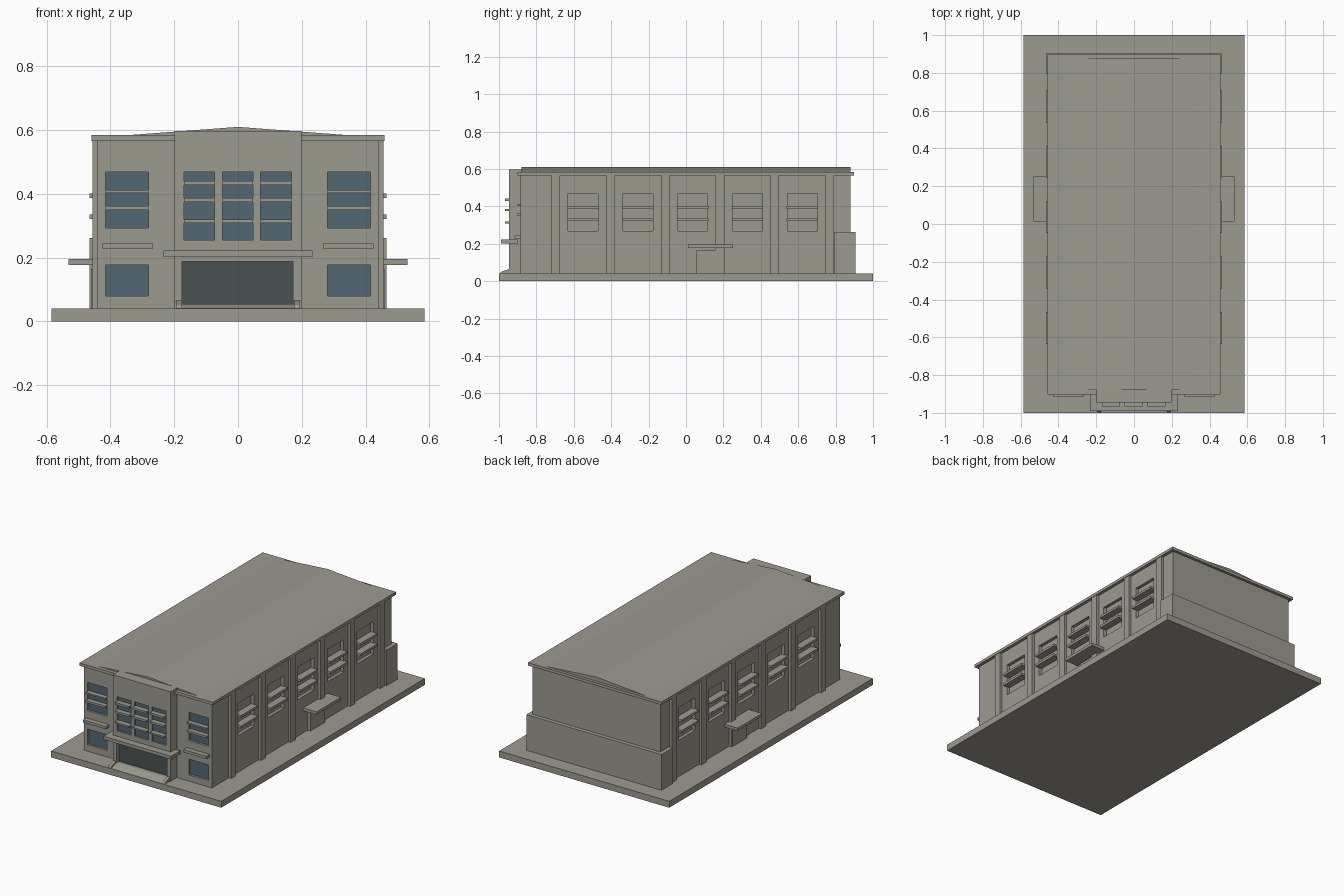
import bpy, bmesh

if "Cube" in bpy.data.objects:
    bpy.data.objects.remove(bpy.data.objects["Cube"])


def material(name, rgb):
    m = bpy.data.materials.new(name)
    m.diffuse_color = (*rgb, 1)
    m.use_nodes = True
    m.node_tree.nodes["Principled BSDF"].inputs["Base Color"].default_value = m.diffuse_color
    return m


CONCRETE = material("concrete grey", (0.335, 0.325, 0.28))
GLASS = material("window blue", (0.084, 0.135, 0.165))
DOOR = material("dark doorway", (0.066, 0.082, 0.08))


def finish(name, bm, mat):
    bmesh.ops.recalc_face_normals(bm, faces=bm.faces)
    me = bpy.data.meshes.new(name)
    bm.to_mesh(me)
    bm.free()
    me.materials.append(mat)
    ob = bpy.data.objects.new(name, me)
    bpy.context.collection.objects.link(ob)
    return ob


def boxes(name, items, mat=CONCRETE):
    """One object from boxes given as (x0, x1, y0, y1, z0, z1)."""
    bm = bmesh.new()
    for x0, x1, y0, y1, z0, z1 in items:
        vs = bmesh.ops.create_cube(bm, size=1)["verts"]
        for v in vs:
            v.co = ((x0 + x1) / 2 + v.co.x * (x1 - x0),
                    (y0 + y1) / 2 + v.co.y * (y1 - y0),
                    (z0 + z1) / 2 + v.co.z * (z1 - z0))
    return finish(name, bm, mat)


def prism(name, pts, axis, a, b, mat=CONCRETE):
    """Extrude a (horizontal, z) profile along x or y from a to b."""
    bm = bmesh.new()
    put = (lambda p, t: (t, p[0], p[1])) if axis == "x" else (lambda p, t: (p[0], t, p[1]))
    f = bm.faces.new([bm.verts.new(put(p, a)) for p in pts])
    new = bmesh.ops.extrude_face_region(bm, geom=[f])["geom"]
    for v in new:
        if isinstance(v, bmesh.types.BMVert):
            v.co["xyz".index(axis)] = b
    return finish(name, bm, mat)


def both(items):
    """Add the mirror image in x of each box."""
    return items + [(-b, -a, *r) for a, b, *r in items]


def cut(target, cutter):
    m = target.modifiers.new("openings", "BOOLEAN")
    m.operation, m.solver, m.object = "DIFFERENCE", "EXACT", cutter
    cutter.hide_render = True
    cutter.hide_viewport = True


# Ground slab
boxes("ground_slab", [(-0.585, 0.585, -1, 1, 0, 0.04)])

# Main hall with recessed window openings
BAYS = [-0.55 + 0.293 * i for i in range(5)]
hall = boxes("hall_walls", [(-0.44, 0.44, -0.885, 0.88, 0.04, 0.57)])
wing_windows = both([(0.281, 0.416, 0.293, 0.468), (0.281, 0.416, 0.08, 0.177)])
hall_cuts = [(a, b, -0.95, -0.867, z0, z1) for a, b, z0, z1 in wing_windows]
hall_cuts += both([(0.42, 0.5, y - 0.08, y + 0.08, 0.267, 0.468) for y in BAYS])
cut(hall, boxes("hall_opening_cutter", hall_cuts))
boxes("wing_window_glass",
      [(a, b, -0.872, -0.866, z0, z1) for a, b, z0, z1 in wing_windows], GLASS)

# Shades and ledges on the front wings
boxes("wing_window_shades", both([(0.281, 0.416, -0.902, -0.868, z0, z1)
                                  for z0, z1 in ((0.403, 0.412), (0.349, 0.362))]))
boxes("wing_ledges", both([(0.267, 0.425, -0.917, -0.88, 0.228, 0.245)]))

# Side shades and pilasters
boxes("side_window_shades", both([(0.415, 0.465, y - 0.084, y + 0.084, z0, z1)
                                  for y in BAYS for z0, z1 in ((0.387, 0.401), (0.321, 0.336))]))
boxes("pilasters", both([(0.43, 0.456, y - 0.023, y + 0.023, 0.04, 0.57)
                         for y in [-0.697 + 0.293 * i for i in range(6)]]))

# Side doors under their canopies
boxes("side_doors", both([(0.43, 0.459, 0.055, 0.2, 0.04, 0.166)]))
boxes("side_canopies", both([(0.43, 0.532, 0.012, 0.252, 0.177, 0.195)]))

# Low block wrapped around the back
boxes("rear_low_block", [(-0.465, 0.465, 0.795, 0.905, 0.04, 0.262)])

# Roof: eave slab and shallow gable
boxes("eave_slab", [(-0.459, 0.459, -0.902, 0.897, 0.566, 0.584)])
prism("gable_roof", [(-0.36, 0.583), (0.36, 0.583), (0, 0.61)], "y", -0.88, 0.88)

# Central entrance block with recessed windows and doorway
entrance = boxes("entrance_block", [(-0.199, 0.199, -0.946, -0.875, 0.04, 0.597)])
columns = [(c - 0.048, c + 0.048) for c in (-0.122, -0.001, 0.119)]
cuts = [(a, b, -1, -0.93, 0.255, 0.468) for a, b in columns]
cuts.append((-0.175, 0.173, -1, -0.915, 0.05, 0.188))
cut(entrance, boxes("entrance_opening_cutter", cuts))
boxes("entrance_window_glass", [(a, b, -0.935, -0.929, 0.255, 0.468) for a, b in columns], GLASS)
boxes("doorway_panel", [(-0.175, 0.173, -0.921, -0.914, 0.05, 0.188)], DOOR)
boxes("entrance_window_shades", [(a, b, -0.967, -0.93, z0, z1) for a, b in columns
                                 for z0, z1 in ((0.428, 0.441), (0.374, 0.387), (0.309, 0.319))])
boxes("entrance_canopy", [(-0.233, 0.233, -0.99, -0.9, 0.202, 0.222)])

# Entrance ramp between low sloped cheeks
prism("entrance_ramp", [(-0.99, 0.04), (-0.92, 0.04), (-0.92, 0.055), (-0.945, 0.055)],
      "x", -0.18, 0.18)
for s, side in ((-1, "left"), (1, "right")):
    prism("ramp_cheek_" + side, [(-0.995, 0.04), (-0.94, 0.04), (-0.94, 0.067), (-0.985, 0.052)],
          "x", s * 0.176, s * 0.194)
